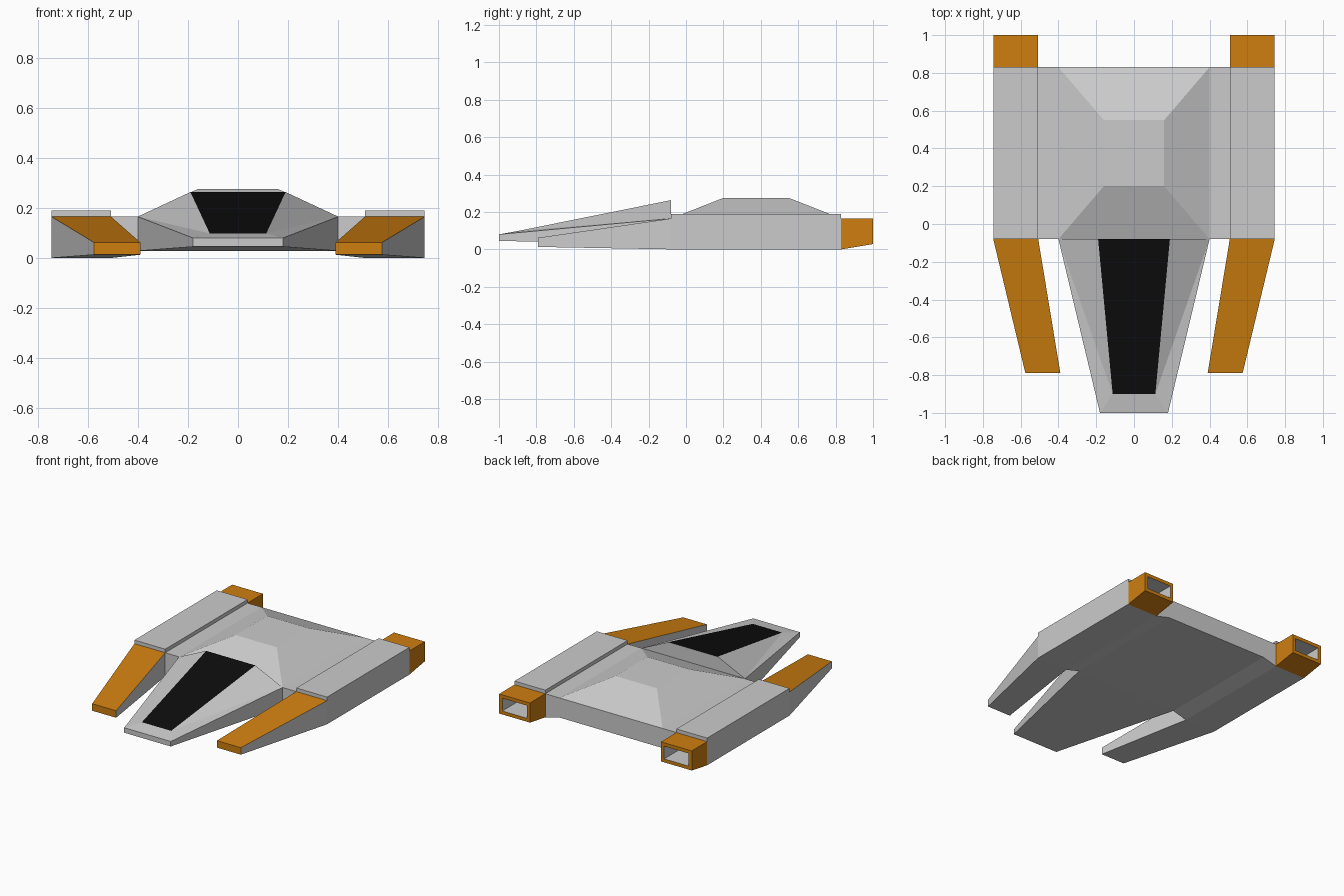
import bpy, bmesh
from mathutils import Vector

if "Cube" in bpy.data.objects:
    bpy.data.objects.remove(bpy.data.objects["Cube"])


def material(name, color):
    m = bpy.data.materials.new(name)
    m.diffuse_color = color
    m.use_nodes = True
    m.node_tree.nodes["Principled BSDF"].inputs["Base Color"].default_value = m.diffuse_color
    return m


ORANGE = material("orange_paint", (0.62, 0.21, 0.005, 1))
BLACK = material("black_glass", (0.004, 0.004, 0.004, 1))


def loft(bm, rings):
    """Skin matching point rings and cap both ends; returns side faces and caps."""
    vs = [[bm.verts.new(p) for p in r] for r in rings]
    n = len(vs[0])
    sides = [bm.faces.new((a[i], a[(i + 1) % n], b[(i + 1) % n], b[i]))
             for a, b in zip(vs, vs[1:]) for i in range(n)]
    start, end = bm.faces.new(vs[0][::-1]), bm.faces.new(vs[-1])
    bmesh.ops.recalc_face_normals(bm, faces=bm.faces[:])
    return sides, start, end


def finish(name, bm, paint=None, mirror=False):
    mesh = bpy.data.meshes.new(name)
    bm.to_mesh(mesh)
    bm.free()
    if paint:
        mesh.materials.append(None)
        mesh.materials.append(paint)
    ob = bpy.data.objects.new(name, mesh)
    bpy.context.collection.objects.link(ob)
    if mirror:
        ob.modifiers.new("mirror", 'MIRROR').use_axis[0] = True
    return ob


def rect(y, x0, x1, z0, z1):
    return [(x0, y, z0), (x1, y, z0), (x1, y, z1), (x0, y, z1)]


FRONT, REAR, DECK = -0.08, 0.83, 0.165
IN, OUT = 0.507, 0.745

# main hull: one cross-section run from front to rear
half = [(0.40, 0.028), (IN, 0.0), (OUT, 0.0), (OUT, DECK)]
section = half + [(-x, z) for x, z in reversed(half)]
bm = bmesh.new()
loft(bm, [[(x, y, z) for x, z in section] for y in (FRONT, REAR)])
finish("main_hull", bm)

# raised roof: frustum on the deck
bm = bmesh.new()
loft(bm, [[(-w, y0, z), (w, y0, z), (w, y1, z), (-w, y1, z)]
          for w, y0, y1, z in ((0.40, FRONT, REAR, DECK), (0.16, 0.20, 0.55, 0.275))])
finish("roof", bm)

# side pod cover plates
bm = bmesh.new()
loft(bm, [rect(y, IN, OUT, DECK, 0.19) for y in (FRONT, REAR)])
finish("pod_cover", bm, mirror=True)

# forward prongs: orange on top and tip
bm = bmesh.new()
sides, start, tip = loft(bm, [rect(FRONT, IN, OUT, 0.0, DECK),
                              rect(-0.79, 0.39, 0.575, 0.013, 0.062)])
sides[2].material_index = tip.material_index = 1
finish("prong", bm, ORANGE, mirror=True)

# engine nozzles: tapered box with a deep rectangular opening
bm = bmesh.new()
sides, start, back = loft(bm, [rect(REAR, IN, OUT, 0.0, DECK),
                               rect(1.0, IN, OUT, 0.028, DECK)])
for f in bm.faces:
    f.material_index = 1
bmesh.ops.inset_region(bm, faces=[back], thickness=0.034)
hole = bmesh.ops.extrude_discrete_faces(bm, faces=[back])["faces"][0]
bmesh.ops.translate(bm, verts=hole.verts[:], vec=Vector((0, -0.16, 0)))
for v in hole.verts:
    for f in v.link_faces:
        f.material_index = 0
finish("engine_nozzle", bm, ORANGE, mirror=True)

# nose with a black windscreen panel
bm = bmesh.new()


def pair(x, y, z):
    return bm.verts.new((-x, y, z)), bm.verts.new((x, y, z))


low_back, low_tip = pair(0.40, FRONT, 0.028), pair(0.18, -1.0, 0.045)
mid_back, mid_tip = pair(0.40, FRONT, DECK), pair(0.18, -1.0, 0.08)
top_back, top_tip = pair(0.19, FRONT, 0.263), pair(0.113, -0.90, 0.098)


def across(a, b):
    return bm.faces.new((a[0], a[1], b[1], b[0]))


across(low_back, low_tip)
across(low_tip, mid_tip)
across(mid_tip, top_tip)
across(top_tip, top_back).material_index = 1
across(top_back, mid_back)
across(mid_back, low_back)
for s in (0, 1):
    bm.faces.new((low_back[s], low_tip[s], mid_tip[s], mid_back[s]))
    bm.faces.new((mid_back[s], mid_tip[s], top_tip[s]))
    bm.faces.new((mid_back[s], top_tip[s], top_back[s]))
bmesh.ops.recalc_face_normals(bm, faces=bm.faces[:])
finish("nose", bm, BLACK)
